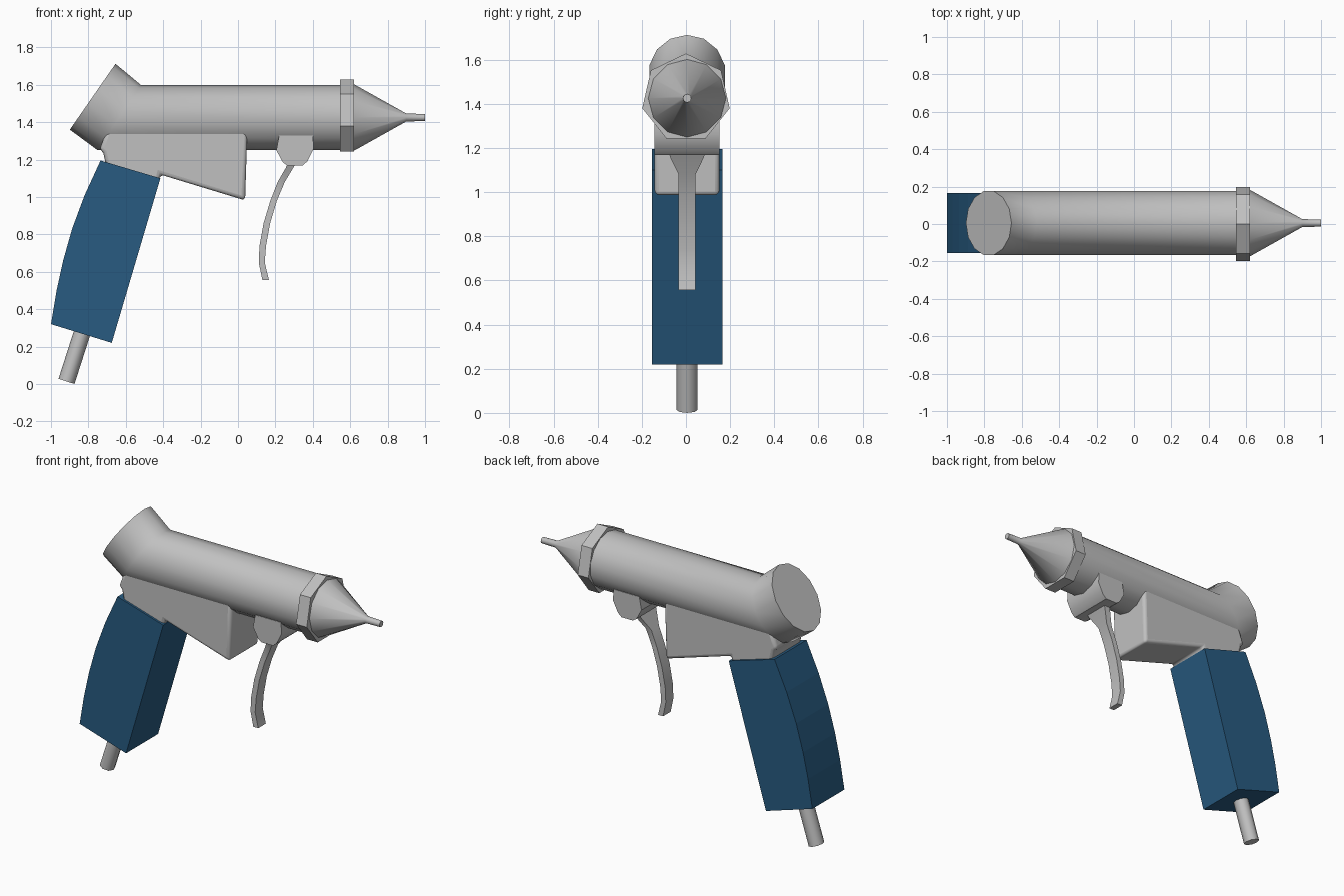
import bpy, bmesh, math
from mathutils import Vector

if "Cube" in bpy.data.objects:
    bpy.data.objects.remove(bpy.data.objects["Cube"], do_unlink=True)

Y0 = 0.005   # mid-plane of the body
AXIS = 1.425  # height of the barrel axis


def material(name, rgb):
    m = bpy.data.materials.new(name)
    m.use_nodes = True
    m.diffuse_color = (*rgb, 1)
    m.node_tree.nodes["Principled BSDF"].inputs["Base Color"].default_value = (*rgb, 1)
    return m


GREY = material("light grey metal", (0.53, 0.53, 0.53))
BLUE = material("dark blue grip", (0.021, 0.105, 0.22))


def loft(name, rings, mat, smooth=None, bevel=0):
    """Skin equal-sized rings of points into a closed solid."""
    bm = bmesh.new()
    loops = [[bm.verts.new(p) for p in ring] for ring in rings]
    for a, b in zip(loops, loops[1:]):
        for i in range(len(a)):
            j = (i + 1) % len(a)
            bm.faces.new((a[i], a[j], b[j], b[i]))
    bm.faces.new(loops[0])
    bm.faces.new(loops[-1])
    bmesh.ops.recalc_face_normals(bm, faces=bm.faces)
    me = bpy.data.meshes.new(name)
    bm.to_mesh(me)
    bm.free()
    me.materials.append(mat)
    ob = bpy.data.objects.new(name, me)
    bpy.context.collection.objects.link(ob)
    if bevel:
        mod = ob.modifiers.new("rounded edges", "BEVEL")
        mod.width = bevel
        mod.segments = 3
        mod.limit_method = "ANGLE"
        mod.angle_limit = math.radians(40)
    if smooth:
        bpy.ops.object.select_all(action="DESELECT")
        ob.select_set(True)
        bpy.context.view_layer.objects.active = ob
        bpy.ops.object.shade_smooth_by_angle(angle=math.radians(smooth))
    return ob


def ellipse(centre, up, width, sides, y=Y0):
    """Ring in the plane of the y axis and the (x, z) vector 'up'."""
    c, u = Vector((centre[0], y, centre[1])), Vector((up[0], 0, up[1]))
    return [c + u * math.cos(t) + Vector((0, width * math.sin(t), 0))
            for t in (2 * math.pi * i / sides for i in range(sides))]


def prism(name, profile, half, mat, **kw):
    """Side profile (x, z) extruded across y."""
    return loft(name, [[(x, Y0 + s * half, z) for x, z in profile] for s in (-1, 1)], mat, **kw)


def turned(name, stations, sides, y=Y0, **kw):
    """Round part along x from (x, radius) stations."""
    return loft(name, [ellipse((x, AXIS), (0, r), r, sides, y) for x, r in stations], GREY, **kw)


# Barrel with the slanted rear cap extruded from its angled end
loft("barrel", [
    ellipse((0.56, AXIS), (0, 0.175), 0.175, 14),
    ellipse((-0.635, AXIS), (0.115, 0.175), 0.175, 14),
    ellipse((-0.777, 1.536), (0.122, 0.176), 0.175, 14),
], GREY, smooth=45)

# Front collar and nozzle
turned("collar_nut", [(0.545, 0.203), (0.62, 0.203)], 7, y=0)
turned("nozzle", [(0.60, 0.18), (0.625, 0.175), (0.90, 0.021), (1.0, 0.019)], 12, smooth=40)

# Housing under the barrel
prism("housing", [
    (-0.70, 1.36), (-0.74, 1.255), (-0.72, 1.235), (-0.70, 1.14), (-0.43, 1.06),
    (-0.415, 1.12), (0.038, 0.982), (0.05, 1.36),
], 0.147, GREY, smooth=35, bevel=0.02)

# Handle
prism("grip", [
    (-0.735, 1.195), (-0.415, 1.10), (-0.675, 0.22), (-1.0, 0.32),
    (-0.97, 0.50), (-0.935, 0.66), (-0.887, 0.83), (-0.82, 1.01),
], 0.16, BLUE)

# Hose stub at the bottom of the handle
axis = Vector((0.09, 0.28))
side = Vector((-axis.y, axis.x)).normalized() * 0.045
end = Vector((-0.917, 0.014))
loft("hose_stub", [ellipse(p, side, 0.048, 8) for p in (end, end + axis * 1.1)], GREY, smooth=50)

# Trigger mount
prism("trigger_mount", [
    (0.22, 1.33), (0.205, 1.25), (0.24, 1.185), (0.265, 1.168),
    (0.345, 1.168), (0.37, 1.19), (0.405, 1.26), (0.40, 1.33),
], 0.147, GREY, smooth=35)

# Curved trigger: back x, front x, height, half width
stations = [
    (0.275, 0.32, 1.20, 0.09), (0.255, 0.295, 1.155, 0.075), (0.212, 0.25, 1.08, 0.038),
    (0.173, 0.208, 0.98, 0.038), (0.137, 0.172, 0.86, 0.038), (0.115, 0.15, 0.74, 0.038),
    (0.111, 0.143, 0.65, 0.038), (0.13, 0.165, 0.557, 0.038),
]
loft("trigger", [[(b, Y0 - w, z), (f, Y0 - w, z), (f, Y0 + w, z), (b, Y0 + w, z)]
                 for b, f, z, w in stations], GREY, smooth=35)
